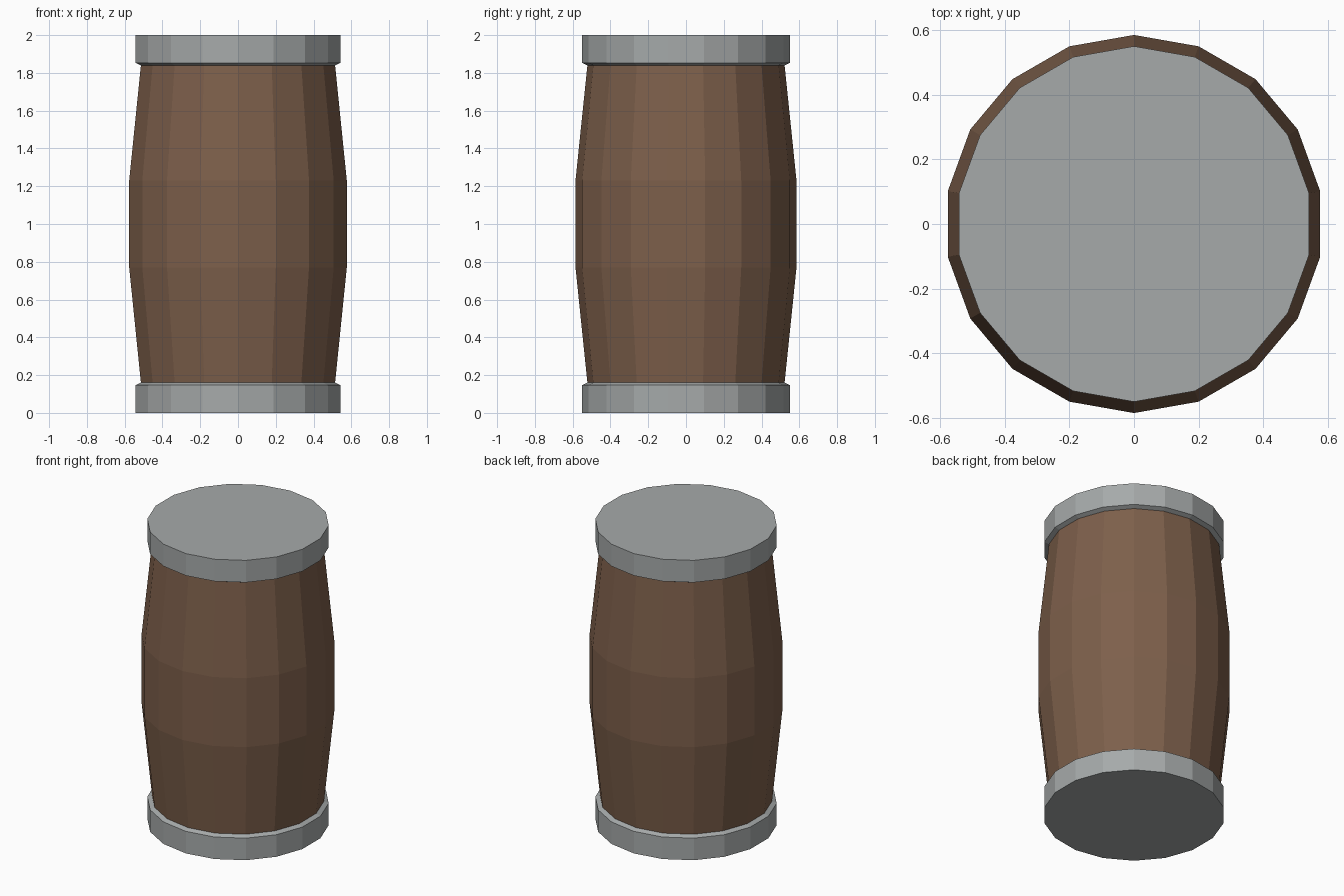
import bpy, bmesh
from math import sin, cos, pi

if "Cube" in bpy.data.objects:
    bpy.data.objects.remove(bpy.data.objects["Cube"])

SIDES = 18


def material(name, rgb):
    m = bpy.data.materials.new(name)
    m.diffuse_color = (*rgb, 1.0)
    m.use_nodes = True
    m.node_tree.nodes["Principled BSDF"].inputs["Base Color"].default_value = m.diffuse_color
    return m


def lathe(name, profile, mat):
    """Closed, flat-shaded solid from (radius, height) rings, bottom to top."""
    bm = bmesh.new()
    rings = []
    for r, z in profile:
        rings.append([bm.verts.new((r * cos(pi / 2 + 2 * pi * i / SIDES),
                                    r * sin(pi / 2 + 2 * pi * i / SIDES), z))
                      for i in range(SIDES)])
    for low, high in zip(rings, rings[1:]):
        for i in range(SIDES):
            j = (i + 1) % SIDES
            bm.faces.new((low[i], low[j], high[j], high[i]))
    bm.faces.new(rings[0][::-1])
    bm.faces.new(rings[-1])
    bmesh.ops.recalc_face_normals(bm, faces=bm.faces[:])
    mesh = bpy.data.meshes.new(name)
    bm.to_mesh(mesh)
    bm.free()
    mesh.materials.append(mat)
    obj = bpy.data.objects.new(name, mesh)
    bpy.context.collection.objects.link(obj)
    return obj


wood = material("brown wood", (0.205, 0.115, 0.07))
metal = material("grey metal", (0.38, 0.40, 0.40))

# Bulging wooden body, its ends tucked into the caps
lathe("barrel_body", [(0.512, 0.14), (0.522, 0.16), (0.585, 0.77), (0.585, 1.23),
                      (0.522, 1.84), (0.512, 1.86)], wood)

# Metal end caps, with the inner rim sloping in to the body
cap = [(0.55, 0.0), (0.55, 0.147), (0.518, 0.162)]
lathe("bottom_cap", cap, metal)
lathe("top_cap", [(r, 2 - z) for r, z in reversed(cap)], metal)
